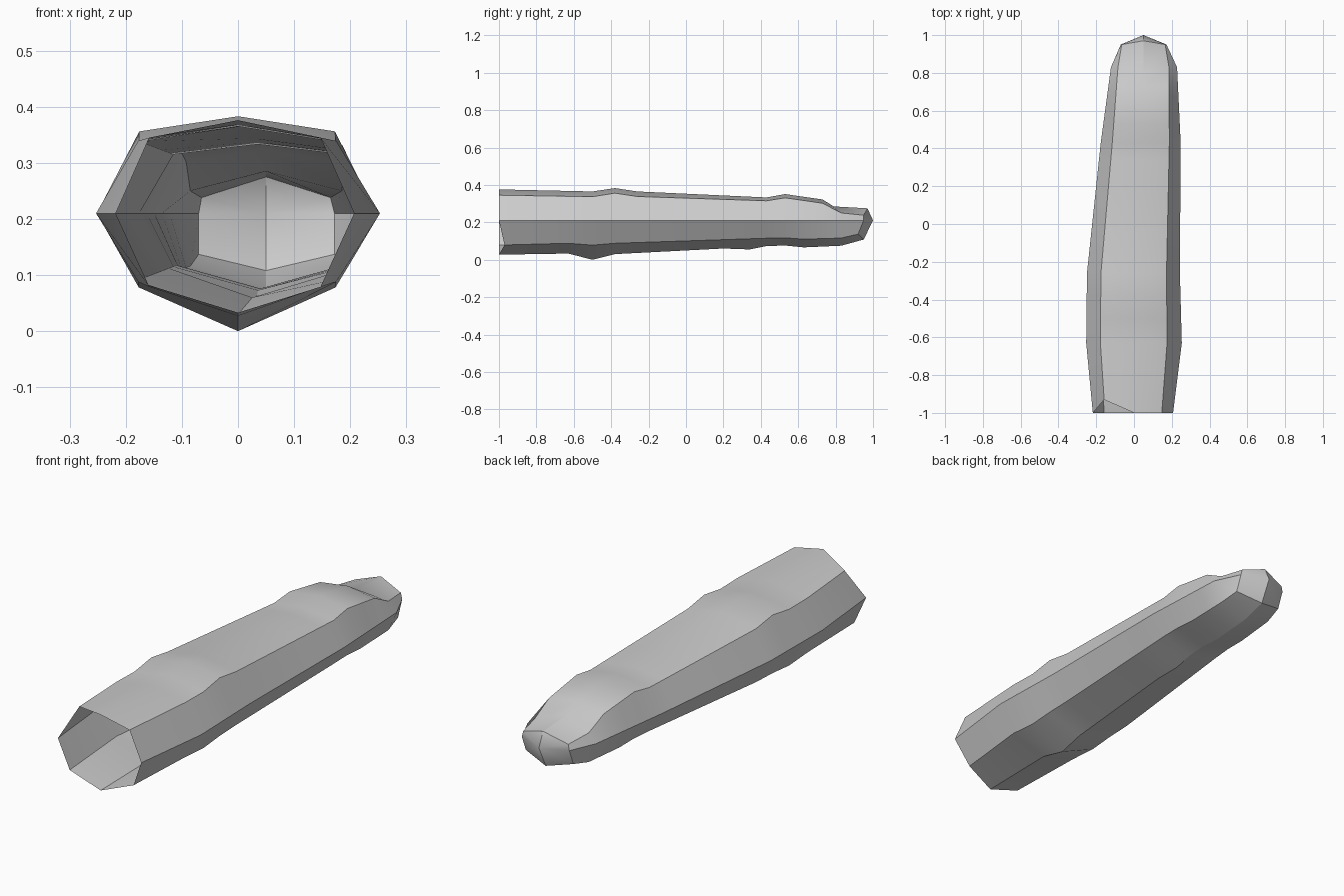
import bpy, bmesh

if "Cube" in bpy.data.objects:
    bpy.data.objects.remove(bpy.data.objects["Cube"])


def lerp(points, y):
    """Piecewise linear lookup of a profile value at y."""
    for (y0, v0), (y1, v1) in zip(points, points[1:]):
        if y <= y1:
            return v0 + (v1 - v0) * (y - y0) / (y1 - y0)
    return points[-1][1]


# Outline profiles along the length (y, value)
LEFT = [(-1, -.218), (-.63, -.253), (-.26, -.249), (.43, -.176), (.83, -.122)]
RIGHT = [(-1, .207), (-.63, .253), (-.26, .243), (.43, .247), (.83, .228)]
IN_LEFT = [(-1, -.158), (-.63, -.178), (-.26, -.175), (.43, -.115), (.83, -.085)]
IN_RIGHT = [(-1, .147), (-.63, .175), (-.26, .172), (.43, .187), (.83, .185)]
TOP = [(-1, .376), (-.5, .365), (-.38, .383), (-.26, .365), (.43, .333), (.53, .351), (.73, .322), (.83, .285)]
UPPER = [(-1, .345), (-.5, .337), (-.38, .356), (-.26, .338), (.43, .315), (.53, .331), (.73, .302), (.83, .25)]
LOWER = [(-1, .079), (-.63, .088), (-.5, .078), (-.38, .088), (.43, .115), (.53, .117), (.63, .11), (.83, .116)]
BOTTOM = [(-1, .027), (-.63, .033), (-.5, 0), (-.38, .03), (.2, .06), (.34, .055), (.43, .073), (.53, .076), (.63, .066), (.83, .075)]
MID = .21


def ring(y):
    xl, xr, il, ir = (lerp(p, y) for p in (LEFT, RIGHT, IN_LEFT, IN_RIGHT))
    t, u, lo, b = (lerp(p, y) for p in (TOP, UPPER, LOWER, BOTTOM))
    c = lerp([(-1, 0), (-.38, 0), (.53, .04), (.83, .05)], y)
    return [[c, y, t], [ir, y, u], [xr, y, MID], [ir, y, lo],
            [c, y, b], [il, y, lo], [xl, y, MID], [il, y, u]]


rings = [ring(y) for y in (-1, -.63, -.5, -.38, -.26, .2, .34, .43, .53, .63, .73, .83)]
# Uneven cut at the open base, and nail bed starting slightly behind its sides
rings[0][7][1] = -.93
rings[0][3][1] = -.97
rings[-1][0][1] = .79
# Rounded fingertip with the front edge of the nail
rings.append([[.05, .97, .275], [.165, .95, .238], [.172, .95, MID], [.172, .92, .137],
              [.05, .95, .108], [-.07, .92, .137], [-.07, .95, MID], [-.065, .95, .238]])

# Finger: lofted eight-sided shell, open at the base
bm = bmesh.new()
loops = [[bm.verts.new(p) for p in r] for r in rings]
for a, b in zip(loops, loops[1:]):
    for i in range(8):
        j = (i + 1) % 8
        bm.faces.new((a[i], a[j], b[j], b[i]))
tip = bm.verts.new((.05, 1, MID))
for i in range(8):
    bm.faces.new((loops[-1][i], loops[-1][(i + 1) % 8], tip))
bmesh.ops.recalc_face_normals(bm, faces=bm.faces)
mesh = bpy.data.meshes.new("finger")
bm.to_mesh(mesh)
bm.free()
finger = bpy.data.objects.new("finger", mesh)
bpy.context.collection.objects.link(finger)
bpy.context.view_layer.objects.active = finger
finger.select_set(True)
bpy.ops.object.shade_smooth_by_angle(angle=.5)
